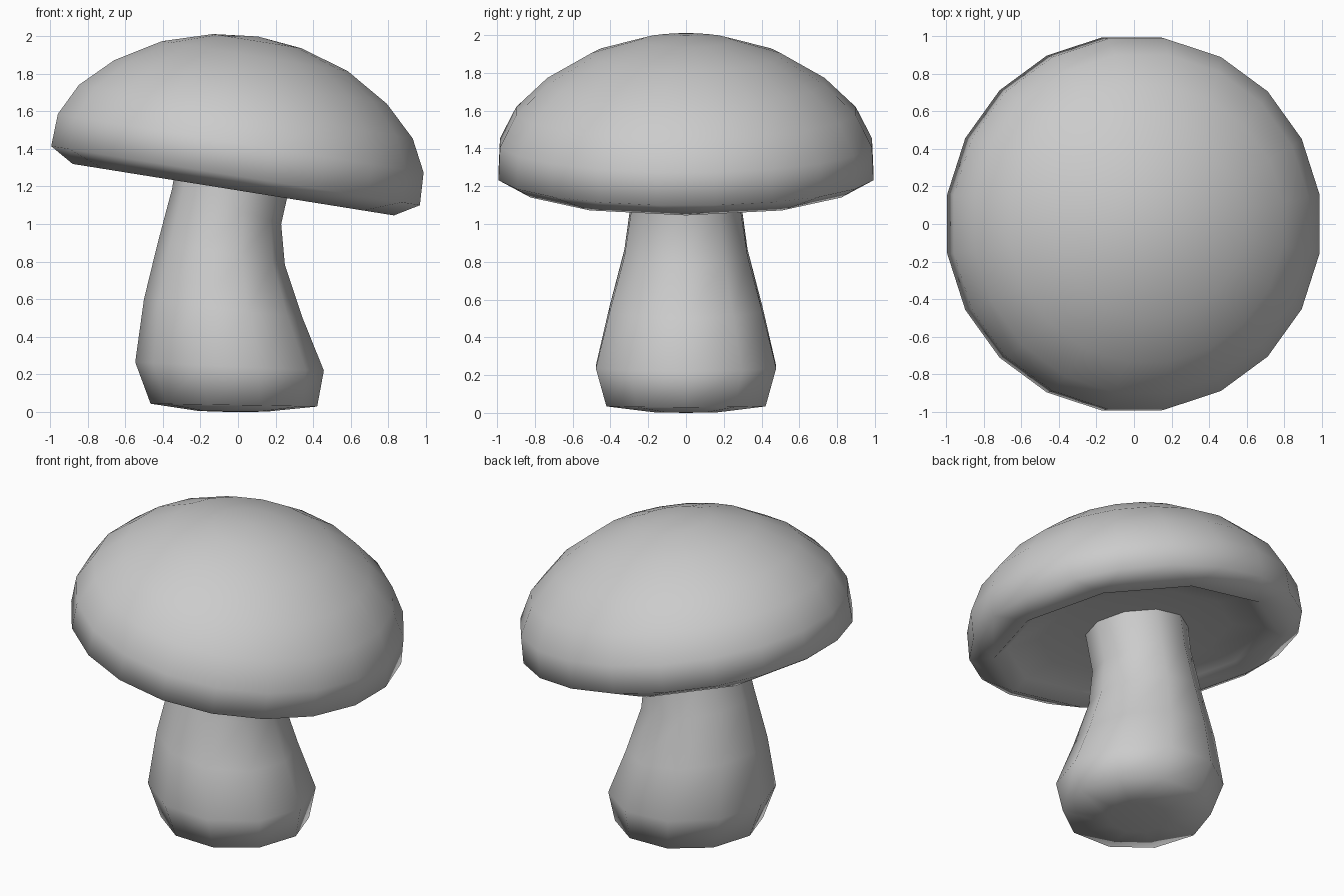
import bpy, bmesh
from math import sin, cos, radians, pi, atan
from mathutils import Matrix, Vector

if "Cube" in bpy.data.objects:
    bpy.data.objects.remove(bpy.data.objects["Cube"])


def ring(bm, mat, radius, height, sides, offset=0.0):
    pts = []
    for i in range(sides):
        a = offset + 2 * pi * i / sides
        pts.append(bm.verts.new(mat @ Vector((radius * cos(a), radius * sin(a), height))))
    return pts


def bridge(bm, a, b):
    n = len(a)
    for i in range(n):
        j = (i + 1) % n
        bm.faces.new((a[i], a[j], b[j], b[i]))


def fan(bm, loop, point):
    tip = bm.verts.new(point)
    for i in range(len(loop)):
        bm.faces.new((loop[i], loop[(i + 1) % len(loop)], tip))


def finish(bm, name):
    bmesh.ops.recalc_face_normals(bm, faces=bm.faces)
    for f in bm.faces:
        f.smooth = True
    mesh = bpy.data.meshes.new(name)
    bm.to_mesh(mesh)
    bm.free()
    obj = bpy.data.objects.new(name, mesh)
    bpy.context.collection.objects.link(obj)
    return obj


# Cap: tilted 20-sided dome with a 10-sided, hollowed underside
bm = bmesh.new()
tilt = Matrix.Translation((-0.025, 0, 1.1825)) @ Matrix.Rotation(radians(9.1), 4, 'Y')
dome = [(1.005, 0.075), (0.997, 0.25), (0.91, 0.42),
        (0.743, 0.58), (0.505, 0.72), (0.24, 0.80)]
upper = [ring(bm, tilt, r, h, 20, radians(9)) for r, h in dome]
for a, b in zip(upper, upper[1:]):
    bridge(bm, a, b)
fan(bm, upper[-1], tilt @ Vector((0, 0, 0.825)))

under = [(0.865, 0.0), (0.78, 0.06), (0.58, 0.10), (0.25, 0.11)]
lower = [ring(bm, tilt, r, h, 10) for r, h in under]
for a, b in zip(lower, lower[1:]):
    bridge(bm, a, b)

# Rim joining 10 sides to 20
rim, wide = lower[0], upper[0]
for k in range(10):
    bm.faces.new((rim[k], wide[2 * k], wide[2 * k - 1]))
    bm.faces.new((rim[k], rim[(k + 1) % 10], wide[2 * k + 1], wide[2 * k]))
finish(bm, "cap")

# Stem: 10-sided rings along a bent path (x, z, half width, slope)
bm = bmesh.new()
path = [(-0.03, 0.004, 0.18, 0.01), (-0.022, 0.037, 0.443, 0.017),
        (-0.045, 0.243, 0.502, 0.045), (-0.078, 0.55, 0.425, 0.12),
        (-0.0875, 0.845, 0.343, 0.19), (-0.06, 1.095, 0.305, 0.33),
        (-0.02, 1.30, 0.31, 0.16)]
rings = []
for x, z, r, slope in path:
    mat = Matrix.Translation((x, 0, z)) @ Matrix.Rotation(atan(slope), 4, 'Y')
    rings.append(ring(bm, mat, r, 0, 10))
for a, b in zip(rings, rings[1:]):
    bridge(bm, a, b)
fan(bm, rings[0], (-0.03, 0, 0.0))
finish(bm, "stem")
